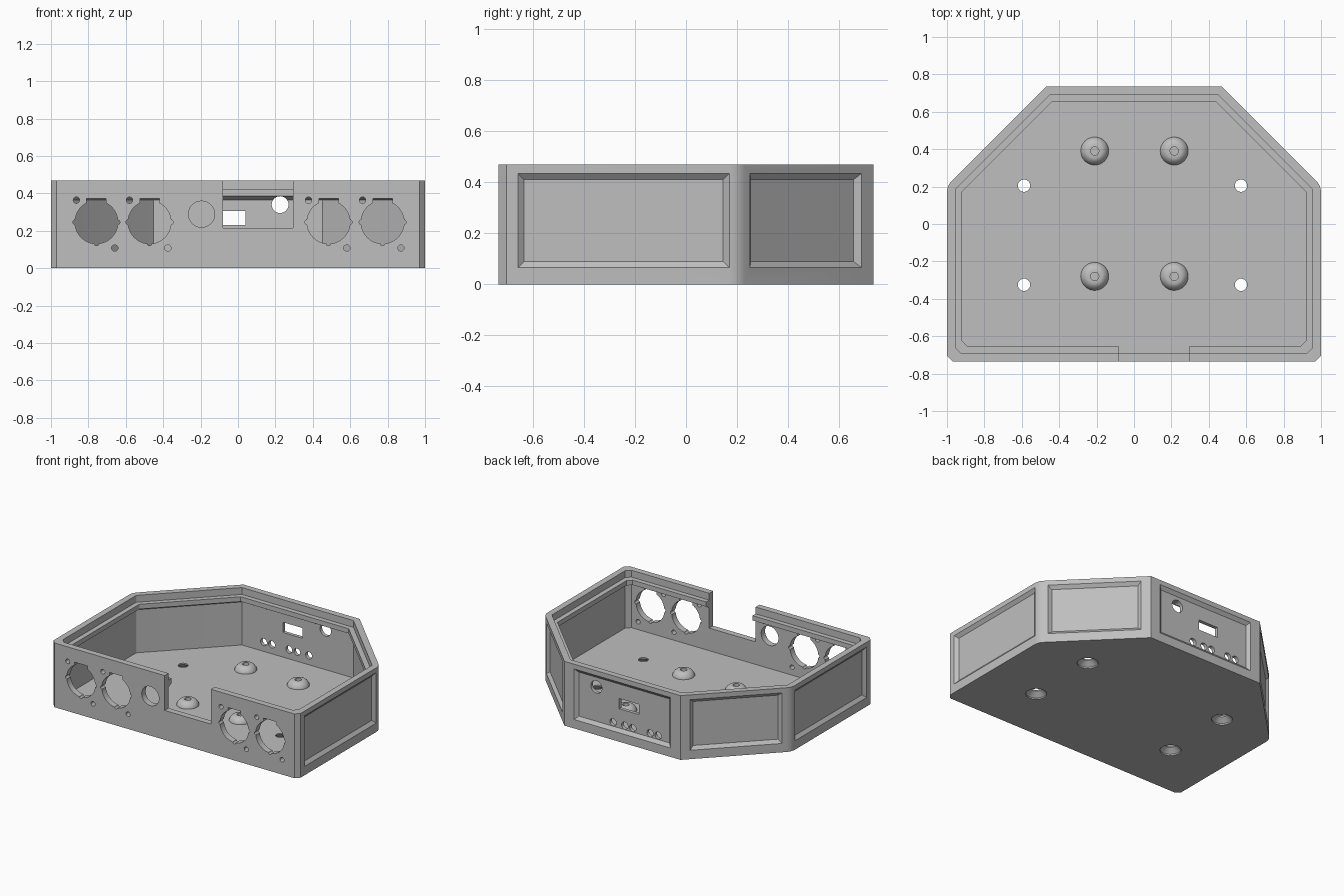
import bpy, bmesh, math
from mathutils import Vector

cube = bpy.data.objects.get("Cube")
if cube:
    bpy.data.objects.remove(cube, do_unlink=True)

grey = bpy.data.materials.new("plain grey")
grey.use_nodes = True
colour = (0.52, 0.52, 0.52, 1)
grey.diffuse_color = colour
grey.node_tree.nodes["Principled BSDF"].inputs["Base Color"].default_value = colour

UP = Vector((0, 0, 1))
HEIGHT, FLOOR, WALL, LIP = 0.47, 0.05, 0.045, 0.08


def loft(name, rings):
    """Closed solid skinned through rings of equal point count."""
    bm = bmesh.new()
    loops = [[bm.verts.new(p) for p in ring] for ring in rings]
    n = len(loops[0])
    for a, b in zip(loops, loops[1:]):
        for i in range(n):
            j = (i + 1) % n
            bm.faces.new((a[i], a[j], b[j], b[i]))
    bm.faces.new(loops[0][::-1])
    bm.faces.new(loops[-1])
    bmesh.ops.recalc_face_normals(bm, faces=bm.faces[:])
    mesh = bpy.data.meshes.new(name)
    bm.to_mesh(mesh)
    bm.free()
    mesh.materials.append(grey)
    obj = bpy.data.objects.new(name, mesh)
    bpy.context.collection.objects.link(obj)
    return obj


def smooth(obj):
    bpy.ops.object.select_all(action="DESELECT")
    obj.select_set(True)
    bpy.context.view_layer.objects.active = obj
    bpy.ops.object.shade_smooth_by_angle(angle=math.radians(32))


def disc(centre, u, v, r, n=32):
    return [centre + r * (u * math.cos(math.tau * i / n) + v * math.sin(math.tau * i / n))
            for i in range(n)]


def rect(centre, u, v, hu, hv):
    return [centre + u * hu * a + v * hv * b for a, b in ((-1, -1), (1, -1), (1, 1), (-1, 1))]


# Plan outline, with chamfered front corners and eased side corners
PLAN = [Vector(p) for p in ((-1, -0.735), (1, -0.735), (1, 0.205),
                            (0.47, 0.735), (-0.47, 0.735), (-1, 0.205))]


def outline(inset, z):
    pts = []
    for i, p in enumerate(PLAN):
        d1 = (p - PLAN[i - 1]).normalized()
        d2 = (PLAN[(i + 1) % 6] - p).normalized()
        n1, n2 = Vector((-d1.y, d1.x)), Vector((-d2.y, d2.x))
        c = p + (n1 + n2) * inset / (1 + n1.dot(n2))
        if i < 2:
            pts += [c - d1 * 0.03, c + d2 * 0.03]
        elif i in (2, 5):
            t = 0.035 if inset == 0 else 0.004
            a, b = c - d1 * t, c + d2 * t
            for k in range(4):
                s = k / 3
                pts.append(a * (1 - s) ** 2 + c * 2 * s * (1 - s) + b * s * s)
        else:
            pts.append(c)
    return [Vector((q.x, q.y, z)) for q in pts]


# Open tray with a stepped lip around the rim
PROFILE = [(0, 0), (0, HEIGHT), (WALL, HEIGHT), (WALL, 0.42), (LIP, 0.42),
           (LIP, 0.385), (WALL, 0.365), (WALL, FLOOR)]
case = loft("case", [outline(i, z) for i, z in PROFILE])
cutters = []


def cut(rings):
    cutters.append(loft("cutter", rings))


def cut_hole(x, y, z, r, n=32):
    """Round hole through a wall along y."""
    c, X, Y = Vector((x, y, z)), Vector((1, 0, 0)), Vector((0, 0.15, 0))
    cut([disc(c - Y, X, UP, r, n), disc(c + Y, X, UP, r, n)])


def cut_box(x0, x1, y0, y1, z0, z1):
    c = Vector(((x0 + x1) / 2, (y0 + y1) / 2, z0))
    X, Y = Vector((1, 0, 0)), Vector((0, 1, 0))
    cut([rect(c + UP * h, X, Y, (x1 - x0) / 2, (y1 - y0) / 2) for h in (0, z1 - z0)])


def cut_panel(x, y, normal, half):
    """Recessed panel with bevelled edges."""
    n = Vector(normal).normalized()
    t = UP.cross(n)
    c = Vector((x, y, 0.25))
    cut([rect(c + n * d, t, UP, half + d * 1.2, 0.185 + d * 1.2) for d in (0.02, -0.02)])


# Recessed panels on the sides, diagonals and back
for s in (-1, 1):
    cut_panel(s, -0.245, (s, 0, 0), 0.415)
    cut_panel(s * 0.735, 0.47, (s * 0.53, 0.53, 0), 0.31)
cut_panel(0, 0.735, (0, 1, 0), 0.39)

# Notch in the front wall
cut_box(-0.08, 0.295, -0.85, -0.6, 0.215, 0.6)

# Front socket openings: keyed bore plus two screw holes
for x in (-0.757, -0.473, 0.484, 0.773):
    cut_hole(x, -0.72, 0.246, 0.115, 48)
    cut_box(x - 0.052, x + 0.052, -0.85, -0.6, 0.3, 0.373)
    for a in (0, 180, 270):
        a = math.radians(a)
        cut_hole(x + 0.114 * math.cos(a), -0.72, 0.246 + 0.114 * math.sin(a), 0.012, 12)
    cut_hole(x - 0.107, -0.72, 0.364, 0.017, 20)
    cut_hole(x + 0.098, -0.72, 0.108, 0.017, 20)
cut_hole(-0.195, -0.72, 0.289, 0.07)

# Back panel openings: window, round port and button holes
cut_box(-0.12, 0.04, 0.6, 0.85, 0.23, 0.305)
cut_hole(0.225, 0.72, 0.34, 0.045)
for x in (0.09, -0.005, -0.07, -0.21, -0.275):
    cut_hole(x, 0.72, 0.118, 0.026, 20)

# Countersunk mounting holes through the floor
for x in (-0.588, 0.572):
    for y in (-0.325, 0.205):
        c = Vector((x, y, 0))
        X, Y = Vector((1, 0, 0)), Vector((0, 1, 0))
        cut([disc(c + UP * z, X, Y, r) for z, r in
             ((-0.02, 0.07), (0.01, 0.07), (0.04, 0.033), (0.09, 0.033))])

for cutter in cutters:
    cutter.hide_render = True
    mod = case.modifiers.new("cut", "BOOLEAN")
    mod.operation, mod.solver, mod.object = "DIFFERENCE", "EXACT", cutter
    bpy.context.view_layer.objects.active = case
    bpy.ops.object.modifier_apply(modifier=mod.name)
    bpy.data.objects.remove(cutter, do_unlink=True)
smooth(case)

# Domed standoffs with blind screw holes
DOME = [(0.075, 0.045), (0.075, 0.052), (0.071, 0.064), (0.061, 0.078), (0.05, 0.087),
        (0.04, 0.091), (0.022, 0.091), (0.022, 0.06)]
for side, x in (("right", -0.21), ("left", 0.215)):
    for end, y in (("front", -0.28), ("back", 0.39)):
        c = Vector((x, y, 0))
        smooth(loft(f"{end}_{side}_standoff",
                    [disc(c + UP * z, Vector((1, 0, 0)), Vector((0, 1, 0)), r) for r, z in DOME]))
